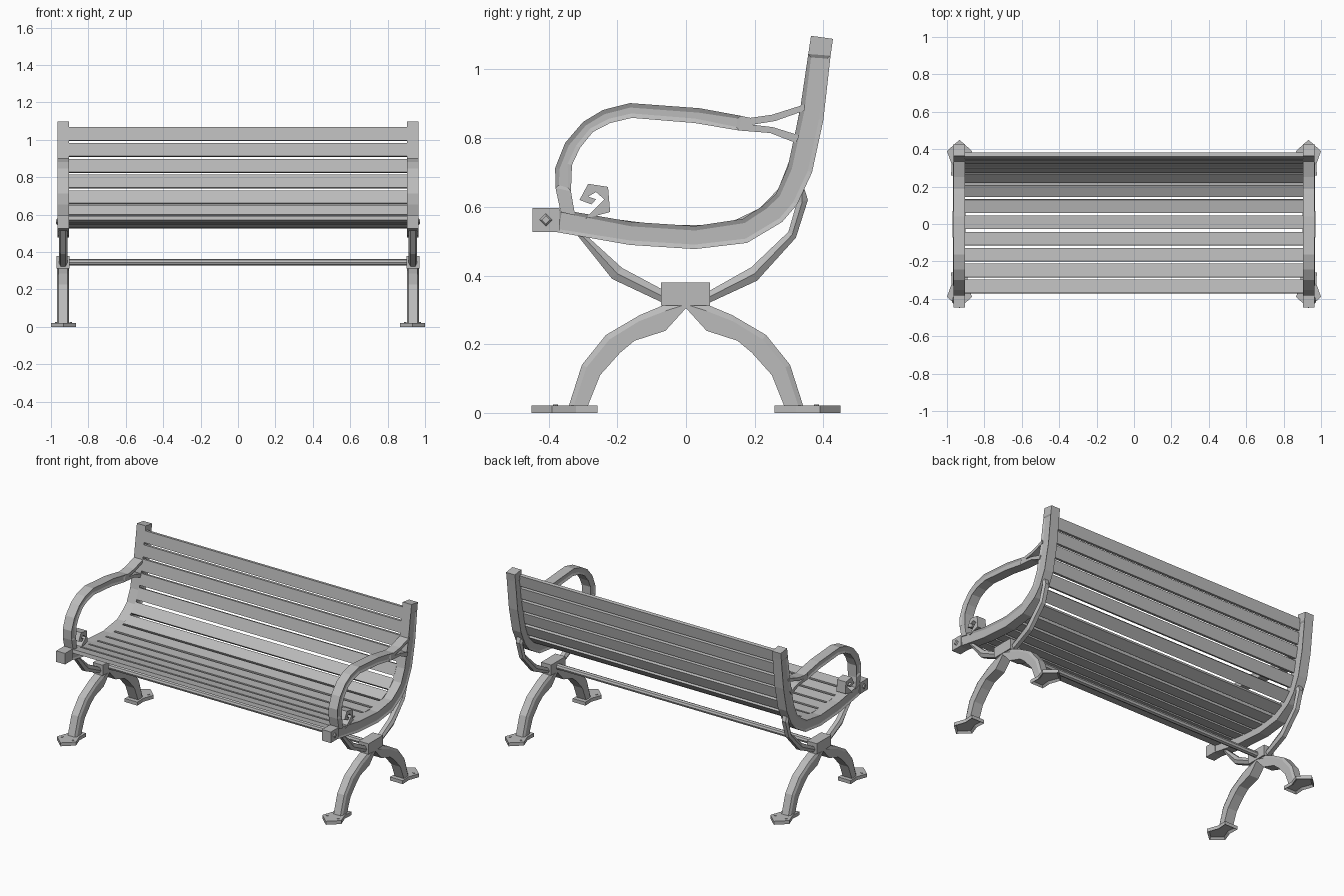
import bpy, bmesh, math
from mathutils import Vector

if "Cube" in bpy.data.objects:
    bpy.data.objects.remove(bpy.data.objects["Cube"])

XC = 0.935   # centre of an end frame
HW = 0.031   # half width of an end frame

metal = bpy.data.materials.new("plain grey")
metal.diffuse_color = (0.5, 0.5, 0.5, 1)
metal.use_nodes = True
metal.node_tree.nodes["Principled BSDF"].inputs["Base Color"].default_value = metal.diffuse_color


def finish(name, bm, mirror="X"):
    bmesh.ops.recalc_face_normals(bm, faces=bm.faces)
    me = bpy.data.meshes.new(name)
    bm.to_mesh(me)
    bm.free()
    me.materials.append(metal)
    ob = bpy.data.objects.new(name, me)
    bpy.context.collection.objects.link(ob)
    if mirror:
        mod = ob.modifiers.new("mirror", "MIRROR")
        mod.use_axis = ("X" in mirror, "Y" in mirror, False)
        mod.use_mirror_merge = False
    return ob


def strip(name, outer, inner, section=((0, HW), (1, HW)), panel=None, mirror="X"):
    """Curved bar between two side-view edges; section = (position across, half width)."""
    bm = bmesh.new()
    rings = []
    for a, b in zip(outer, inner):
        a, b = Vector(a), Vector(b)
        ring = [(t, w) for t, w in section] + [(t, -w) for t, w in reversed(section)]
        rings.append([bm.verts.new((XC + w, *a.lerp(b, t))) for t, w in ring])
    n, k = len(rings[0]), len(section)
    sides = ([], [])
    for i in range(len(rings) - 1):
        for j in range(n):
            m = (j + 1) % n
            f = bm.faces.new((rings[i][j], rings[i][m], rings[i + 1][m], rings[i + 1][j]))
            if panel and panel[0] <= i < panel[1] and j not in (k - 1, n - 1):
                sides[j >= k].append(f)
    bm.faces.new(rings[0])
    bm.faces.new(rings[-1])
    bmesh.ops.recalc_face_normals(bm, faces=bm.faces)
    for faces in sides:      # recessed side panel
        if faces:
            bmesh.ops.inset_region(bm, faces=faces, thickness=0.013, depth=-0.006)
    return finish(name, bm, mirror)


def box(name, lo, hi):
    bm = bmesh.new()
    bmesh.ops.create_cube(bm, size=1)
    for v in bm.verts:
        v.co = [l + (c + 0.5) * (h - l) for c, l, h in zip(v.co, lo, hi)]
    return finish(name, bm)


# Seat and back rail of each end frame
rail_under = [(-0.38, 0.527), (-0.163, 0.489), (0.026, 0.477), (0.178, 0.495), (0.28, 0.556),
              (0.323, 0.606), (0.367, 0.70), (0.40, 0.853), (0.421, 1.04), (0.428, 1.089)]
rail_top = [(-0.37, 0.593), (-0.157, 0.556), (0.026, 0.544), (0.166, 0.565), (0.225, 0.604),
            (0.262, 0.638), (0.296, 0.715), (0.332, 0.882), (0.356, 1.045), (0.364, 1.098)]
strip("side_rail", rail_under, rail_top, panel=(0, 8))

# Armrest loop
arm_out = [(-0.365, 0.585), (-0.38, 0.655), (-0.381, 0.713), (-0.352, 0.786), (-0.30, 0.847),
           (-0.242, 0.882), (-0.163, 0.902), (0.04, 0.887), (0.16, 0.865), (0.192, 0.858)]
arm_in = [(-0.323, 0.575), (-0.335, 0.645), (-0.332, 0.722), (-0.309, 0.771), (-0.271, 0.818),
          (-0.221, 0.844), (-0.157, 0.859), (0.026, 0.844), (0.155, 0.822), (0.192, 0.822)]
strip("armrest", arm_out, arm_in, panel=(1, 8))

# Forked joint between armrest and back
strip("armrest_upper_fork", [(0.186, 0.859), (0.25, 0.868), (0.345, 0.898)],
      [(0.186, 0.838), (0.26, 0.85), (0.345, 0.88)])
strip("armrest_lower_fork", [(0.186, 0.84), (0.253, 0.832), (0.33, 0.808)],
      [(0.157, 0.822), (0.245, 0.815), (0.32, 0.786)])

# Curled scroll inside the armrest
strip("armrest_scroll",
      [(-0.221, 0.585), (-0.227, 0.658), (-0.285, 0.667), (-0.31, 0.62), (-0.275, 0.607)],
      [(-0.295, 0.565), (-0.238, 0.622), (-0.262, 0.643), (-0.285, 0.63), (-0.262, 0.622)])

# Front end block with a diamond stud
box("front_block", (XC - HW, -0.447, 0.527), (XC + HW, -0.368, 0.597))
bm = bmesh.new()
bmesh.ops.create_cone(bm, cap_ends=True, segments=4, radius1=0.019, radius2=0.012, depth=0.007)
for v in bm.verts:
    v.co = (XC + HW + 0.003 + v.co.z, -0.408 + v.co.x, 0.562 + v.co.y)
finish("diamond_stud", bm)

# Cradle arms that carry the seat
ridge = ((0, 0.013), (0.5, 0.023), (1, 0.013))
strip("front_cradle", [(-0.335, 0.535), (-0.317, 0.518), (-0.215, 0.39), (-0.06, 0.317)],
      [(-0.30, 0.535), (-0.285, 0.512), (-0.186, 0.422), (-0.055, 0.352)], ridge)
strip("back_cradle", [(0.06, 0.317), (0.207, 0.385), (0.32, 0.51), (0.355, 0.62), (0.34, 0.668)],
      [(0.055, 0.348), (0.19, 0.424), (0.298, 0.527), (0.322, 0.61), (0.33, 0.66)], ridge)

# Hub and crossbar
box("hub", (0.9, -0.073, 0.313), (0.97, 0.07, 0.38))
bm = bmesh.new()
bmesh.ops.create_cone(bm, cap_ends=True, segments=8, radius1=0.018, radius2=0.018, depth=1.82)
for v in bm.verts:
    v.co = (v.co.z, v.co.x, 0.345 + v.co.y)
finish("crossbar", bm, None)

# Arched legs
strip("leg", [(-0.343, 0.015), (-0.303, 0.14), (-0.233, 0.227), (-0.134, 0.285), (-0.06, 0.316), (0, 0.32)],
      [(-0.288, 0.015), (-0.25, 0.11), (-0.192, 0.175), (-0.15, 0.21), (-0.06, 0.239), (0, 0.305)],
      ((0, 0.024), (0.25, 0.032), (1, 0.032)), mirror="XY")

# Pointed foot plates, hollow underneath
half = [(0.045, 0.258), (0.042, 0.32), (0.067, 0.39)]
outline = half + [(0, 0.45)] + [(-x, y) for x, y in reversed(half)]
bm = bmesh.new()
base = bm.faces.new([bm.verts.new((0.933 + x, y, 0)) for x, y in outline])
ext = bmesh.ops.extrude_face_region(bm, geom=[base], use_keep_orig=True)
for v in ext["geom"]:
    if isinstance(v, bmesh.types.BMVert):
        v.co.z = 0.022
bmesh.ops.recalc_face_normals(bm, faces=bm.faces)
bmesh.ops.inset_region(bm, faces=[f for f in bm.faces if f.normal.z < -0.9],
                       thickness=0.014, depth=-0.012)
finish("foot", bm, "XY")

# Bolts on the feet
bm = bmesh.new()
for x, y in ((0.895, 0.38), (0.971, 0.38)):
    cone = bmesh.ops.create_cone(bm, cap_ends=True, segments=8, radius1=0.007, radius2=0.007, depth=0.004)
    for v in cone["verts"]:
        v.co += Vector((x, y, 0.023))
finish("foot_bolts", bm, "XY")


# Slats spaced evenly along the upper edge of the rail
def along(s):
    for a, b in zip(rail_top, rail_top[1:]):
        a, b = Vector(a), Vector(b)
        d = (b - a).length
        if s <= d:
            return a.lerp(b, s / d)
        s -= d
    return b


WIDTH, PITCH, THICK = 0.072, 0.086, 0.022
for i in range(13):
    s = 0.002 + i * PITCH
    p, q = along(s), along(s + WIDTH)
    down = Vector(((q - p).y, -(q - p).x)).normalized() * THICK
    bm = bmesh.new()
    corners = (p, q, q + down, p + down)
    ends = [[bm.verts.new((x, c.x, c.y)) for c in corners] for x in (-0.908, 0.908)]
    for j in range(4):
        k = (j + 1) % 4
        bm.faces.new((ends[0][j], ends[0][k], ends[1][k], ends[1][j]))
    bm.faces.new(ends[0])
    bm.faces.new(ends[1])
    finish("seat_slat" if i < 7 else "back_slat", bm, None)
